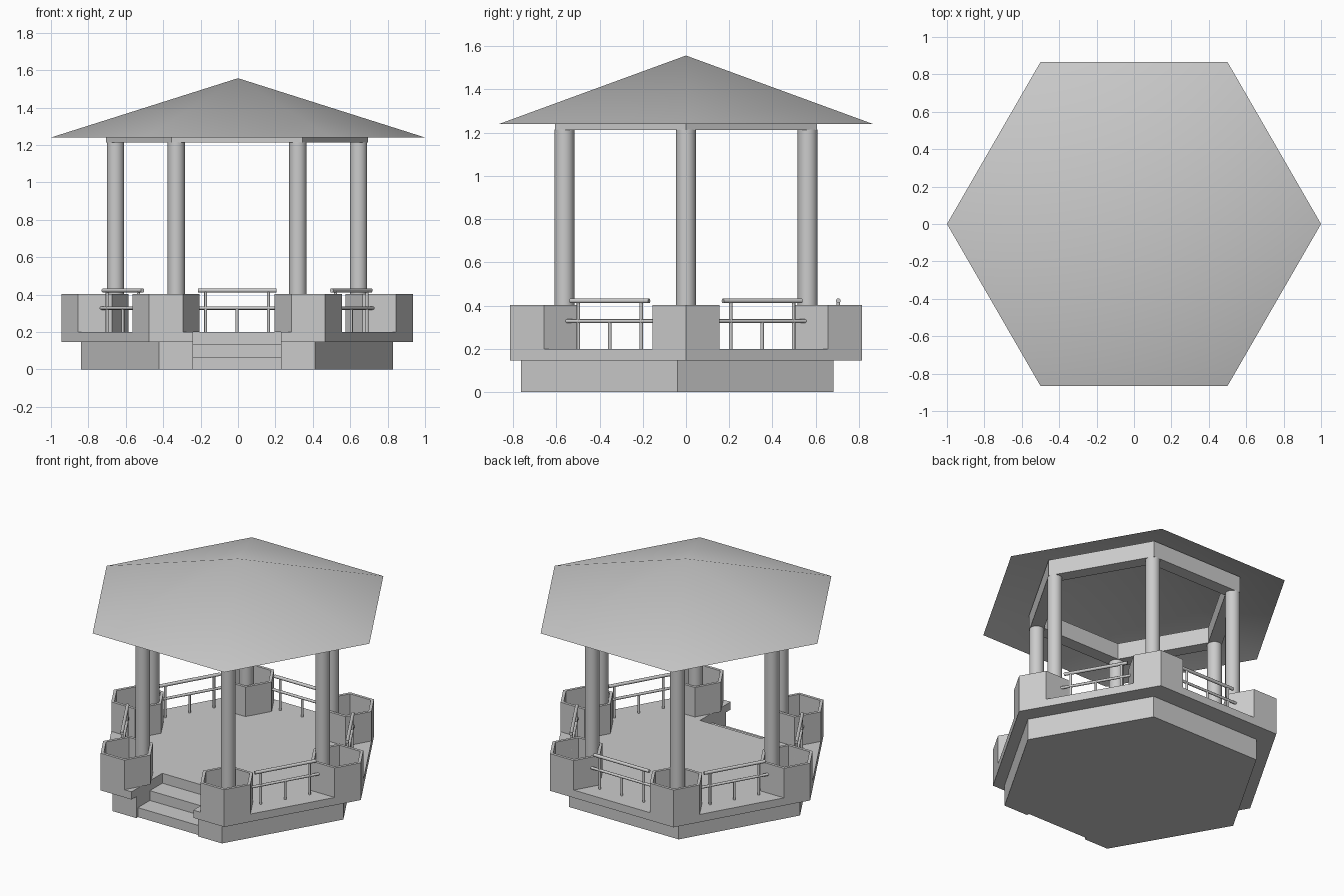
import bpy, bmesh, math
from mathutils import Vector

cube = bpy.data.objects.get("Cube")
if cube:
    bpy.data.objects.remove(cube, do_unlink=True)

stone = bpy.data.materials.new("light_grey")
stone.use_nodes = True
GREY = (0.6, 0.6, 0.6, 1)
stone.diffuse_color = GREY
stone.node_tree.nodes["Principled BSDF"].inputs["Base Color"].default_value = GREY

CX = -0.005
CENTRE = Vector((CX, 0, 0))


def finish(name, bm, smooth=None):
    bmesh.ops.recalc_face_normals(bm, faces=bm.faces)
    mesh = bpy.data.meshes.new(name)
    bm.to_mesh(mesh)
    bm.free()
    obj = bpy.data.objects.new(name, mesh)
    bpy.context.collection.objects.link(obj)
    mesh.materials.append(stone)
    if smooth:
        bpy.ops.object.select_all(action='DESELECT')
        obj.select_set(True)
        bpy.context.view_layer.objects.active = obj
        bpy.ops.object.shade_smooth_by_angle(angle=math.radians(smooth))
    return obj


def polar(radius, degrees):
    a = math.radians(degrees)
    return Vector((radius * math.cos(a), radius * math.sin(a), 0))


def hexagon(radius, centre):
    return [centre + polar(radius, 60 * i) for i in range(6)]


def prism(name, outline, z0, z1):
    bm = bmesh.new()
    face = bm.faces.new([bm.verts.new((p.x, p.y, z0)) for p in outline])
    top = bmesh.ops.extrude_face_region(bm, geom=[face], use_keep_orig=True)["geom"]
    bmesh.ops.translate(bm, vec=(0, 0, z1 - z0),
                        verts=[v for v in top if isinstance(v, bmesh.types.BMVert)])
    return finish(name, bm)


def hex_ring(name, outer, inner, centre, z0, z1):
    bm = bmesh.new()
    loops = [[bm.verts.new((p.x, p.y, z)) for p in hexagon(r, centre)]
             for r, z in ((outer, z0), (outer, z1), (inner, z1), (inner, z0))]
    for a, b in zip(loops, loops[1:] + loops[:1]):
        for i in range(6):
            j = (i + 1) % 6
            bm.faces.new((a[i], a[j], b[j], b[i]))
    return finish(name, bm)


def rod(name, start, end, radius, sides):
    axis = end - start
    bm = bmesh.new()
    bmesh.ops.create_cone(bm, cap_ends=True, segments=sides, radius1=radius,
                          radius2=radius, depth=axis.length)
    bm.transform(axis.to_track_quat('Z', 'Y').to_matrix().to_4x4())
    bmesh.ops.translate(bm, vec=(start + end) / 2, verts=bm.verts)
    return finish(name, bm, smooth=40)


# Floor and foundation, both notched at the front for the stairs
STAIR, BACK = 0.235, -0.48


def notched(radius, centre):
    pts = hexagon(radius, centre)
    front = pts[4].y
    notch = [Vector((CX + x, y, 0)) for x, y in
             ((-STAIR, front), (-STAIR, BACK), (STAIR, BACK), (STAIR, front))]
    return pts[:5] + notch + pts[5:]


prism("foundation", notched(0.835, Vector((CX, -0.04, 0))), 0, 0.147)
prism("floor_slab", notched(0.94, CENTRE), 0.147, 0.2)

# Stairs
for name, front, top in (("lower_step", -0.745, 0.065), ("upper_step", -0.615, 0.132)):
    prism(name, [Vector((CX + x, y, 0)) for x, y in
                 ((-STAIR, front), (STAIR, front), (STAIR, BACK), (-STAIR, BACK))], 0, top)

# Planters and columns at the six corners
for i in range(6):
    hex_ring(f"planter_{i + 1}", 0.18, 0.158, CENTRE + polar(0.76, 60 * i), 0.2, 0.403)
    foot = CENTRE + polar(0.65, 60 * i)
    rod(f"column_{i + 1}", foot + Vector((0, 0, 0.2)), foot + Vector((0, 0, 1.215)), 0.046, 32)

# Railings on every side except the entrance
for i in (0, 1, 2, 3, 5):
    angle = 30 + 60 * i
    middle = CENTRE + polar(0.705, angle)
    along = polar(1, angle + 90)

    def spot(distance, z):
        return middle + along * distance + Vector((0, 0, z))

    rod(f"top_rail_{i + 1}", spot(-0.21, 0.422), spot(0.21, 0.422), 0.011, 12)
    rod(f"middle_rail_{i + 1}", spot(-0.245, 0.328), spot(0.245, 0.328), 0.009, 12)
    for label, d, top in (("left", 0.168, 0.422), ("centre", 0, 0.328), ("right", -0.168, 0.422)):
        rod(f"{label}_rail_post_{i + 1}", spot(d, 0.2), spot(d, top), 0.008, 12)

# Ring beam on the columns
hex_ring("ring_beam", 0.70, 0.60, CENTRE, 1.213, 1.325)

# Open-bottomed pyramid roof
bm = bmesh.new()
rim = [bm.verts.new((p.x, p.y, 1.24)) for p in hexagon(1, Vector((0, 0, 0)))]
apex = bm.verts.new((0, 0, 1.557))
for a, b in zip(rim, rim[1:] + rim[:1]):
    bm.faces.new((a, b, apex))
finish("roof", bm, smooth=60)
